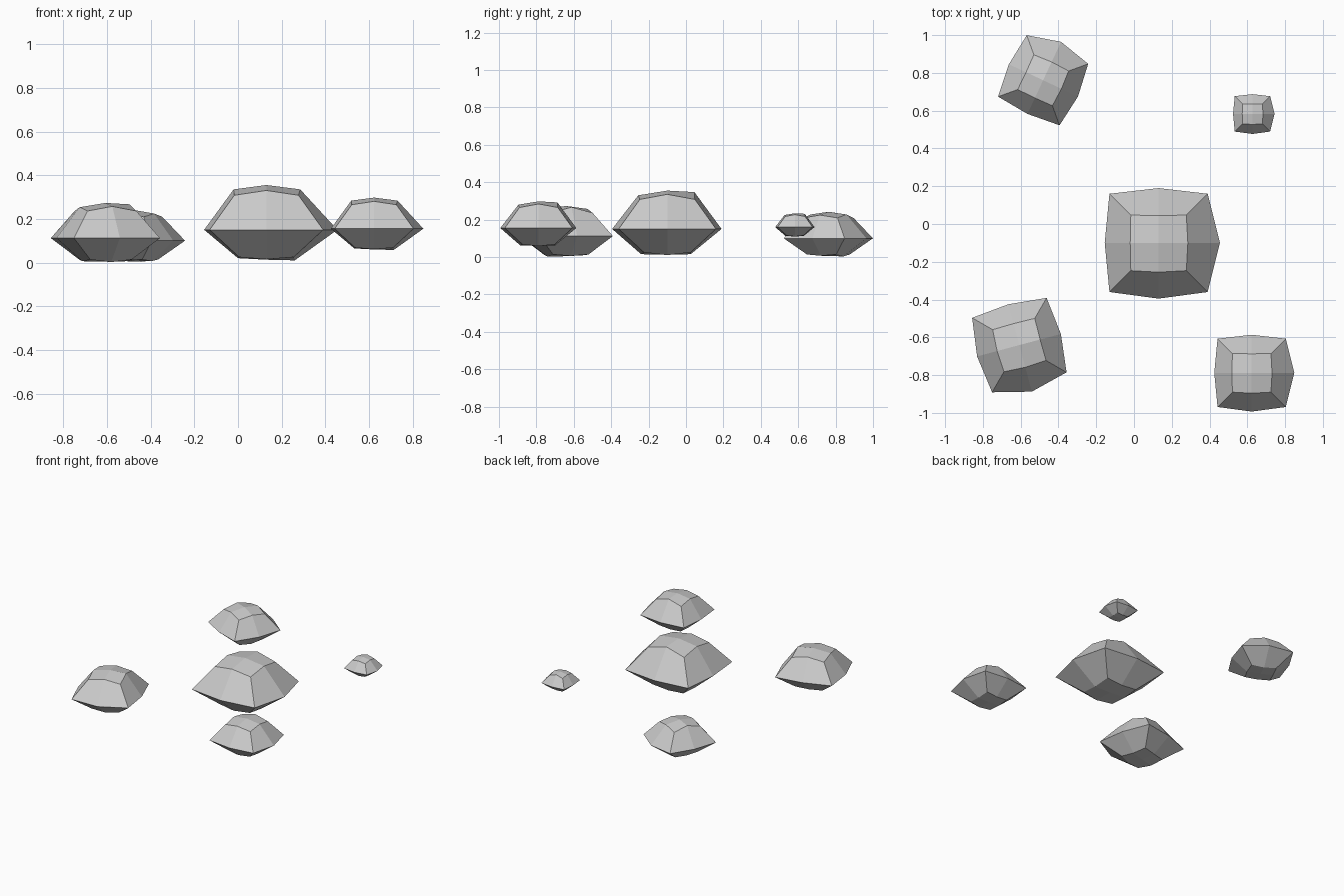
import bpy, math

if "Cube" in bpy.data.objects:
    bpy.data.objects.remove(bpy.data.objects["Cube"])

# One faceted rock: three eight-sided rings (corner, side, corner, ...) plus two cap points.
# Each ring starts on the +x side and runs counter-clockwise; heights are from the equator.
def ring(sides, corner, side_z, corner_z):
    px, py, nx, ny = sides
    c = corner
    xy = [(px, 0), (c, c), (0, py), (-c, c), (-nx, 0), (-c, -c), (0, -ny), (c, -c)]
    return [(x, y, side_z[i // 2] if i % 2 == 0 else corner_z)
            for i, (x, y) in enumerate(xy)]

verts = ring((.13, .125, .13, .14), .125, (-.14, -.135, -.13, -.135), -.125)
verts += ring((.325, .29, .285, .295), .26, (0, 0, 0, 0), 0)
verts += ring((.155, .145, .15, .155), .147, (.185, .197, .185, .18), .158)
verts += [(0, 0, -.137), (0, 0, .205)]

faces = []
for level in (0, 8):
    for i in range(8):
        j = (i + 1) % 8
        faces.append((level + i, level + j, level + 8 + j, level + 8 + i))
for i in (0, 2, 4, 6):
    a, b, c = i, i + 1, (i + 2) % 8
    faces.append((24, c, b, a))
    faces.append((25, 16 + a, 16 + b, 16 + c))

mesh = bpy.data.meshes.new("rock")
mesh.from_pydata(verts, [], faces)
mesh.update()

# Scattered copies: name, position, scale, turn in degrees
rocks = [
    ("rock_large", (.13, -.10, .15), 1, 0),
    ("rock_front_right", (.623, -.788, .155), .695, 0),
    ("rock_small", (.627, .583, .16), .36, 0),
    ("rock_front_left", (-.607, -.641, .112), .785, -75),
    ("rock_back_left", (-.481, .761, .10), .69, 65),
]
for name, pos, size, turn in rocks:
    ob = bpy.data.objects.new(name, mesh)
    ob.location = pos
    ob.scale = (size,) * 3
    ob.rotation_euler.z = math.radians(turn)
    bpy.context.collection.objects.link(ob)
